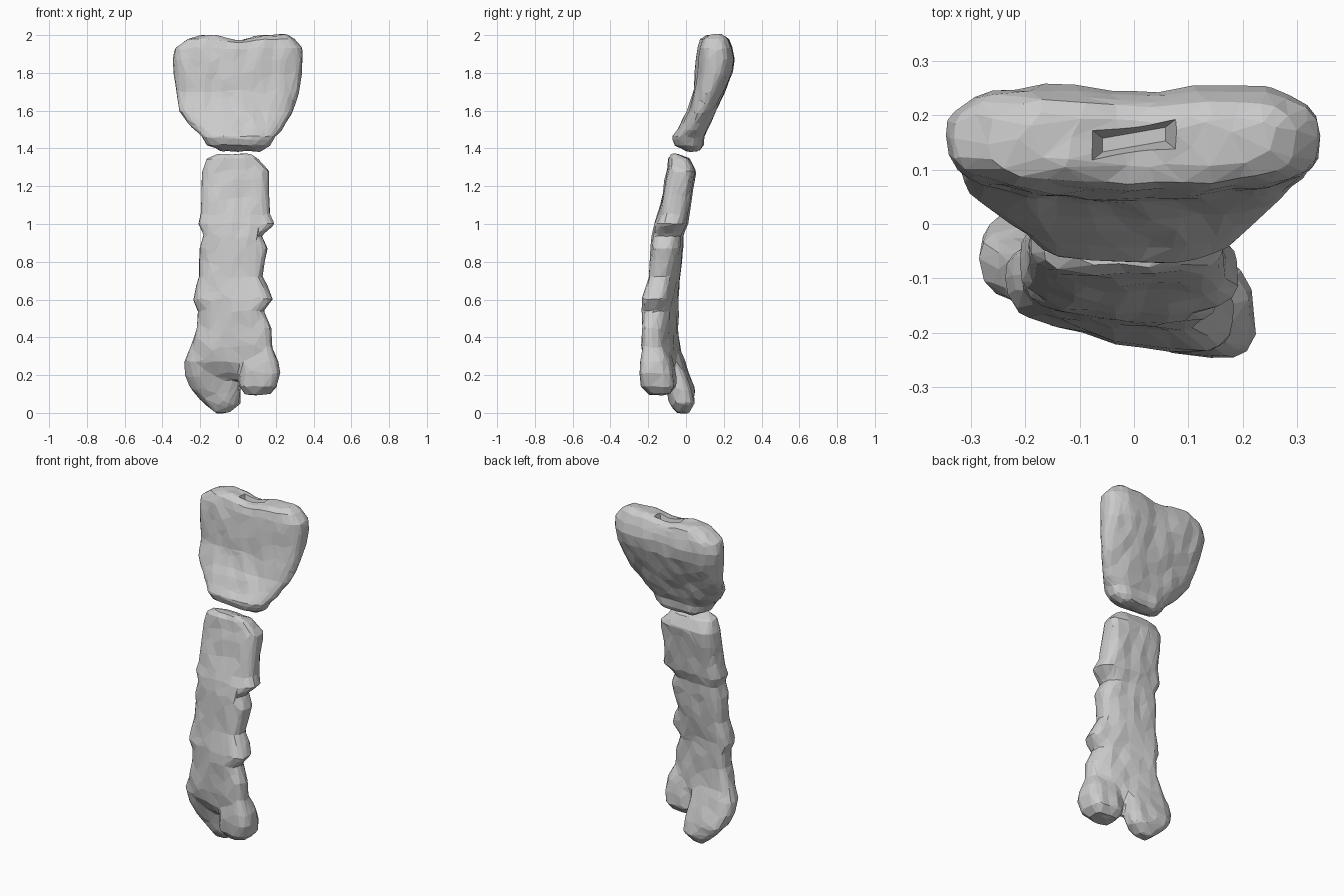
import bpy, bmesh, math
from mathutils import Vector, noise

if "Cube" in bpy.data.objects:
    bpy.data.objects.remove(bpy.data.objects["Cube"])

SIDES = 28


def loft(bm, sections):
    """Skin rounded slabs: (z, x_left, x_right, y_left, y_right, half_thickness[, roundness])."""
    rings = []
    for z, xl, xr, yl, yr, ht, *e in sections:
        e = e[0] if e else 0.65
        ring = []
        for i in range(SIDES):
            a = 2 * math.pi * i / SIDES
            u = math.copysign(abs(math.cos(a)) ** 0.65, math.cos(a))
            v = math.copysign(abs(math.sin(a)) ** e, math.sin(a))
            s = (u + 1) / 2
            ring.append(bm.verts.new((xl + (xr - xl) * s, yl + (yr - yl) * s + ht * v, z)))
        rings.append(ring)
    for r0, r1 in zip(rings, rings[1:]):
        for i in range(SIDES):
            j = (i + 1) % SIDES
            bm.faces.new((r0[i], r0[j], r1[j], r1[i]))
    bm.faces.new(rings[0][::-1])
    bm.faces.new(rings[-1])


def bone(name, lofts, faces, shape=None, cutter=None):
    """Fuse lofts, roughen the surface and reduce to irregular flat facets."""
    bm = bmesh.new()
    for s in lofts:
        loft(bm, sorted(s))
    bmesh.ops.recalc_face_normals(bm, faces=bm.faces)
    me = bpy.data.meshes.new(name)
    bm.to_mesh(me)
    bm.free()
    ob = bpy.data.objects.new(name, me)
    bpy.context.collection.objects.link(ob)
    bpy.context.view_layer.objects.active = ob

    def apply(kind, **props):
        m = ob.modifiers.new(kind, kind)
        for k, v in props.items():
            setattr(m, k, v)
        bpy.ops.object.modifier_apply(modifier=m.name)

    apply('REMESH', mode='VOXEL', voxel_size=0.011)
    apply('SMOOTH', factor=0.5, iterations=2)
    for v in ob.data.vertices:
        if shape:
            shape(v.co)
        # lengthwise ridges
        p = Vector((v.co.x * 14, v.co.y * 14, v.co.z * 8))
        v.co += v.normal * (0.001 + 0.009 * noise.noise(p))
    apply('DECIMATE', ratio=faces / (2 * len(ob.data.polygons)))
    if cutter:
        apply('BOOLEAN', operation='DIFFERENCE', object=cutter, solver='EXACT')
    for p in ob.data.polygons:
        p.use_smooth = False
    return ob


def notch(co):
    # shallow dip in the top rim and a slightly hollow back face
    if co.z > 1.9:
        co.z -= 0.025 * math.exp(-(co.x / 0.09) ** 2) * (co.z - 1.9) / 0.1
    ramp = min(1, max(0, (co.z - 1.6) / 0.25)) * min(1, max(0, (co.y - 0.12) / 0.1))
    co.y -= 0.015 * ramp * math.exp(-((co.x - 0.03) / 0.12) ** 2)


# tapered slot in the top rim: wide mouth, narrow bottom
bm = bmesh.new()
bmesh.ops.create_cube(bm, size=1)
for v in bm.verts:
    x, y, top = v.co.x, v.co.y, v.co.z > 0
    w, d, z = (0.16, 0.06, 2.0) if top else (0.115, 0.025, 1.93)
    v.co = Vector((x * w, 0.155 + y * d + x * 0.02, z))
me = bpy.data.meshes.new("slot_cutter")
bm.to_mesh(me)
bm.free()
slot = bpy.data.objects.new("slot_cutter", me)
bpy.context.collection.objects.link(slot)
slot.hide_render = True

# upper shield-shaped plate: lens-like below, blocky along the top
upper = [
    (1.388, -.09, .12, .035, .035, .04), (1.415, -.165, .165, .018, .018, .074),
    (1.46, -.192, .19, .012, .012, .082), (1.5, -.232, .23, .035, .035, .078, .8),
    (1.6, -.312, .29, .085, .085, .073, .95), (1.7, -.325, .33, .125, .122, .082, .95),
    (1.8, -.344, .339, .15, .148, .1, .8), (1.87, -.347, .339, .158, .158, .103, .7),
    (1.93, -.334, .336, .157, .157, .095), (1.98, -.27, .3, .155, .155, .08),
    (2.0, -.18, .25, .155, .155, .05)]
bone("upper_plate", [upper], 800, notch, slot)

# long twisted lower blade with rib notches
blade = [
    (1.372, -.11, .07, -.055, -.055, .02), (1.345, -.165, .11, -.035, -.04, .055),
    (1.28, -.19, .168, -.022, -.025, .075), (1.15, -.19, .165, -.045, -.05, .076),
    (1.05, -.2, .17, -.06, -.072, .08), (1.0, -.21, .19, -.07, -.087, .085),
    (.94, -.184, .118, -.08, -.112, .08), (.87, -.202, .157, -.082, -.118, .08),
    (.72, -.204, .13, -.09, -.138, .077), (.6, -.242, .19, -.098, -.175, .077),
    (.54, -.21, .133, -.098, -.174, .077), (.45, -.22, .17, -.095, -.182, .075),
    (.35, -.25, .178, -.085, -.182, .077), (.27, -.284, .213, -.068, -.18, .075),
    (.21, -.24, .19, -.055, -.175, .055), (.18, -.2, .15, -.05, -.165, .03)]
# two lobes of the forked lower end
left_lobe = [
    (.34, -.24, -.02, -.085, -.12, .06), (.27, -.284, .0, -.065, -.1, .07),
    (.2, -.28, .0, -.045, -.065, .072), (.12, -.245, .017, -.02, -.04, .07),
    (.05, -.18, .014, -.018, -.02, .062), (0, -.12, -.04, -.02, -.02, .03)]
right_lobe = [
    (.36, .03, .17, -.145, -.18, .06), (.27, .0, .213, -.135, -.175, .082),
    (.21, .01, .222, -.135, -.17, .09), (.14, .01, .204, -.135, -.155, .088),
    (.098, .035, .17, -.135, -.145, .055)]
bone("lower_blade", [blade, left_lobe, right_lobe], 1100)
